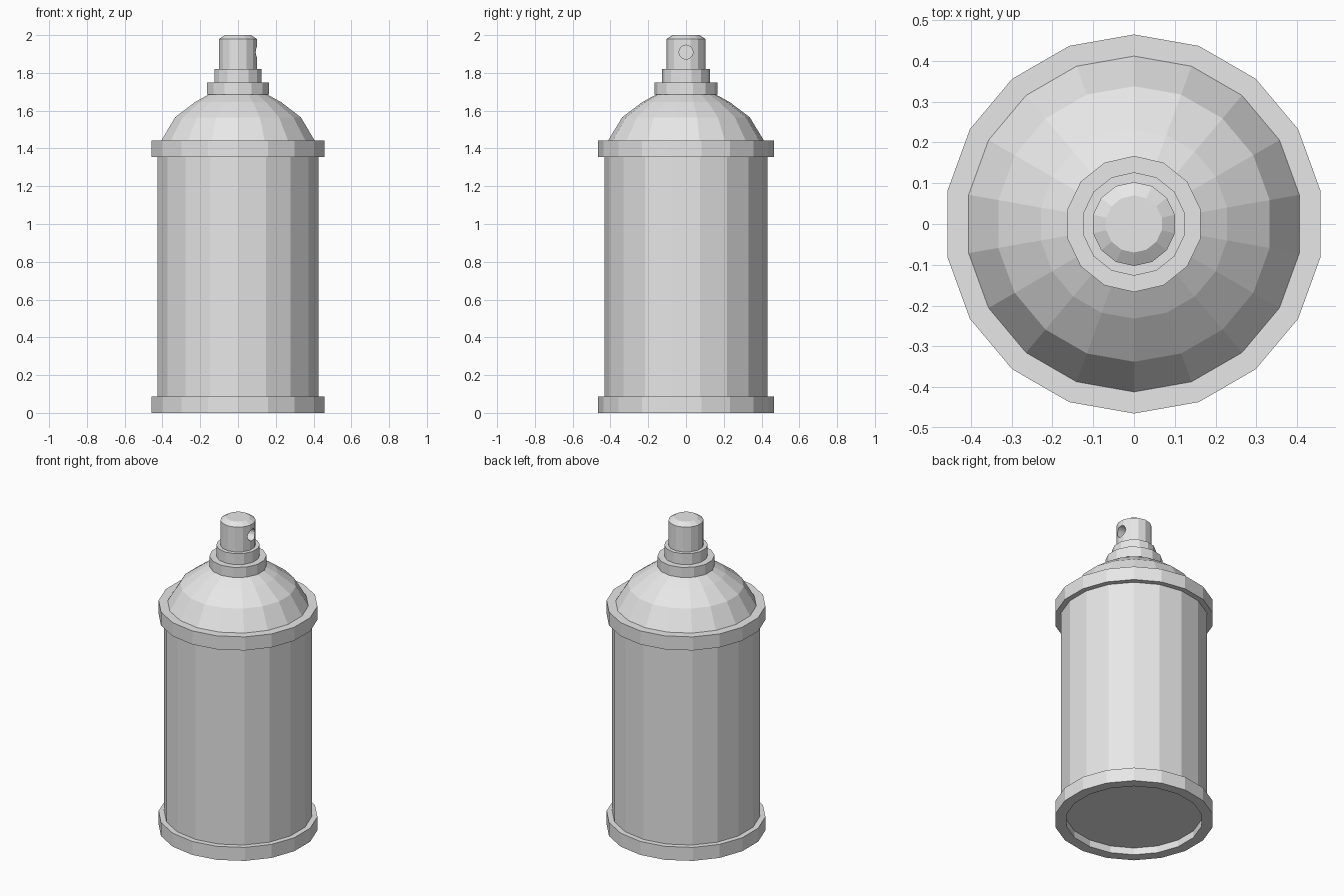
import bpy
import bmesh
import math
from mathutils import Matrix

if "Cube" in bpy.data.objects:
    bpy.data.objects.remove(bpy.data.objects["Cube"])

grey = bpy.data.materials.new("plain grey")
grey.use_nodes = True
colour = (0.8, 0.8, 0.8, 1)
grey.diffuse_color = colour
grey.node_tree.nodes["Principled BSDF"].inputs["Base Color"].default_value = colour


def add_object(name, bm):
    bmesh.ops.recalc_face_normals(bm, faces=bm.faces)
    mesh = bpy.data.meshes.new(name)
    bm.to_mesh(mesh)
    bm.free()
    mesh.materials.append(grey)
    obj = bpy.data.objects.new(name, mesh)
    bpy.context.collection.objects.link(obj)
    return obj


def lathe(name, profile, sides, closed=False):
    """Turn (radius, z) points about z; cap the ends, or join them into a ring."""
    bm = bmesh.new()
    angles = [math.pi / 2 + math.tau * i / sides for i in range(sides)]
    loops = [[bm.verts.new((r * math.cos(a), r * math.sin(a), z)) for a in angles]
             for r, z in profile]
    pairs = list(zip(loops, loops[1:]))
    if closed:
        pairs.append((loops[-1], loops[0]))
    else:
        bm.faces.new(loops[0])
        bm.faces.new(loops[-1])
    for low, high in pairs:
        for i in range(sides):
            j = (i + 1) % sides
            bm.faces.new((low[i], low[j], high[j], high[i]))
    return add_object(name, bm)


def band(name, inner, outer, bottom, top):
    return lathe(name, [(inner, bottom), (outer, bottom), (outer, top), (inner, top)],
                 CAN_SIDES, closed=True)


CAN_SIDES = 18
CAP_SIDES = 14

# Can: body with recessed floor, rolled bands and domed shoulder
lathe("can_body", [(0.432, 0.045), (0.432, 1.4)], CAN_SIDES)
band("bottom_band", 0.4, 0.465, 0, 0.087)
band("top_band", 0.4, 0.465, 1.355, 1.442)
lathe("shoulder_dome", [(0.412, 1.41), (0.412, 1.442), (0.338, 1.565),
                        (0.232, 1.645), (0.15, 1.69)], CAN_SIDES)

# Stepped collars
lathe("lower_collar", [(0.167, 1.685), (0.167, 1.75)], CAP_SIDES)
lathe("upper_collar", [(0.127, 1.75), (0.127, 1.82)], CAP_SIDES)

# Spray button with a bevelled top
button = lathe("spray_button", [(0.103, 1.82), (0.103, 1.98), (0.07, 2)], CAP_SIDES)

# Spray hole bored into the button's left side
bm = bmesh.new()
bmesh.ops.create_cone(bm, cap_ends=True, segments=16, radius1=0.037, radius2=0.037,
                      depth=0.2, matrix=Matrix.Translation((0.125, 0, 1.91))
                      @ Matrix.Rotation(math.pi / 2, 4, "Y"))
cutter = add_object("spray_hole_cutter", bm)
cutter.hide_render = True
hole = button.modifiers.new("spray hole", "BOOLEAN")
hole.operation = "DIFFERENCE"
hole.solver = "EXACT"
hole.object = cutter
bpy.context.view_layer.objects.active = button
bpy.ops.object.modifier_apply(modifier=hole.name)
bpy.data.objects.remove(cutter)
